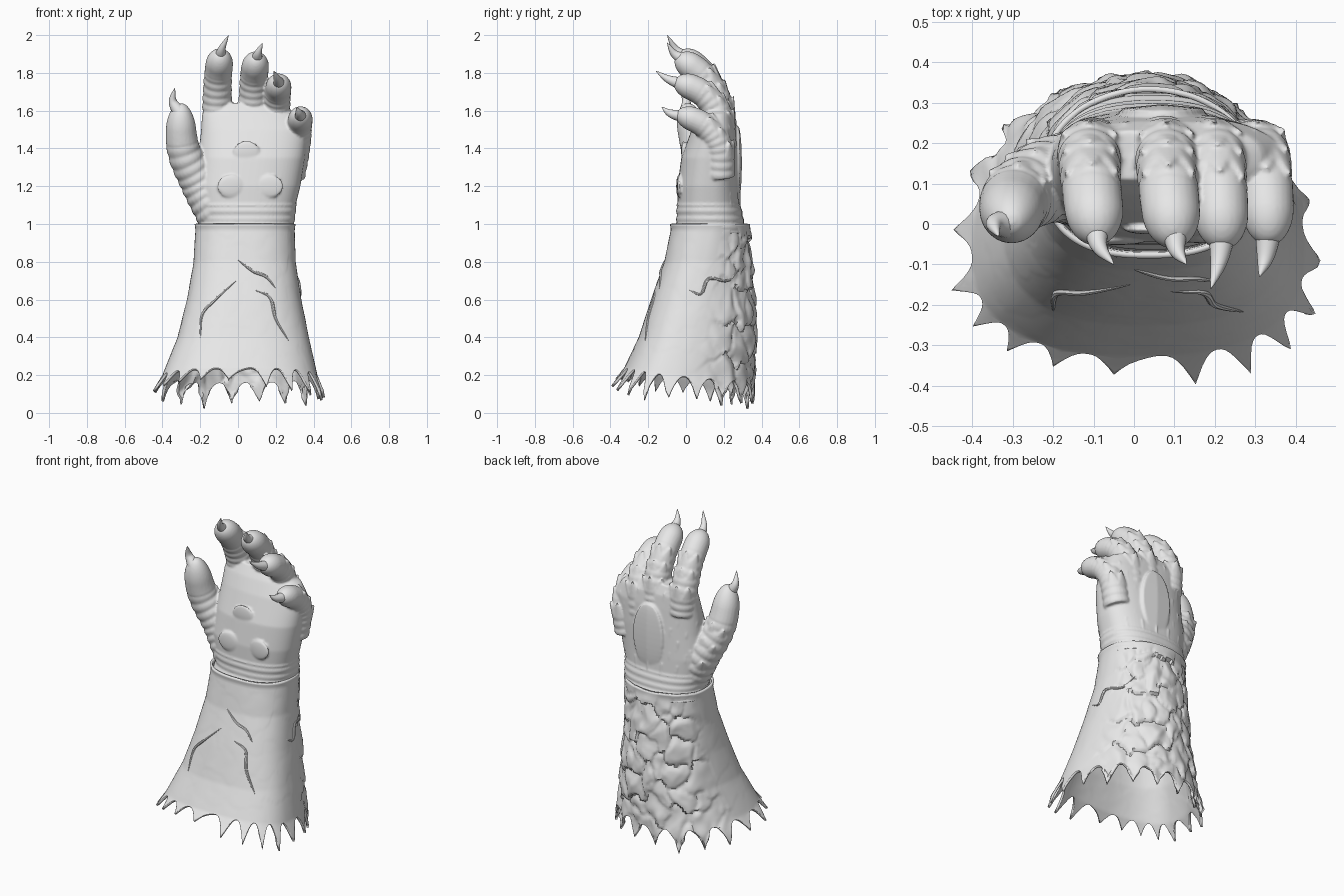
import bpy, bmesh, math, random
from mathutils import Vector, Matrix, noise
from mathutils.bvhtree import BVHTree

random.seed(4)
if "Cube" in bpy.data.objects:
    bpy.data.objects.remove(bpy.data.objects["Cube"])

grey = bpy.data.materials.new("plain_grey")
grey.use_nodes = True
grey.diffuse_color = (0.8, 0.8, 0.8, 1)
grey.node_tree.nodes["Principled BSDF"].inputs["Base Color"].default_value = grey.diffuse_color


def finish(bm, name, angle=40):
    bmesh.ops.recalc_face_normals(bm, faces=bm.faces)
    mesh = bpy.data.meshes.new(name)
    bm.to_mesh(mesh)
    bm.free()
    mesh.materials.append(grey)
    ob = bpy.data.objects.new(name, mesh)
    bpy.context.collection.objects.link(ob)
    bpy.ops.object.select_all(action='DESELECT')
    ob.select_set(True)
    bpy.context.view_layer.objects.active = ob
    bpy.ops.object.shade_smooth_by_angle(angle=math.radians(angle))
    return ob


def skin(bm, rings, caps):
    """Bridge closed rings of points with quads."""
    rows = [[bm.verts.new(p) for p in ring] for ring in rings]
    n = len(rows[0])
    for a, b in zip(rows, rows[1:]):
        for i in range(n):
            j = (i + 1) % n
            bm.faces.new((a[i], a[j], b[j], b[i]))
    if caps:
        bm.faces.new(rows[0][::-1])
        bm.faces.new(rows[-1])


def section(table, z, u, front_power, back_power):
    """Point on a rounded section; rows are z, x min, x max, y min, widest y, y max."""
    k = 0
    while k < len(table) - 2 and z > table[k + 1][0]:
        k += 1
    a, b = table[k], table[k + 1]
    f = min(1, max(0, (z - a[0]) / (b[0] - a[0])))
    x0, x1, y0, mid, y1 = [p + (q - p) * f for p, q in zip(a[1:], b[1:])]
    c, s = math.cos(u), math.sin(u)
    power, depth = (back_power, y1 - mid) if s > 0 else (front_power, mid - y0)
    c, s = [math.copysign(abs(v) ** (2 / power), v) for v in (c, s)]
    return Vector(((x0 + x1) / 2 + c * (x1 - x0) / 2, mid + s * depth, z))


def curve_point(pts, t):
    """Smooth curve through the points; returns position and direction."""
    p = [2 * pts[0] - pts[1]] + pts + [2 * pts[-1] - pts[-2]]
    x = t * (len(pts) - 1)
    i = min(int(x), len(pts) - 2)
    f = x - i
    a, b, c, d = p[i:i + 4]
    k1, k2, k3 = (c - a) / 2, a - 2.5 * b + 2 * c - d / 2, (d - a) / 2 + 1.5 * (b - c)
    return b + f * (k1 + f * (k2 + f * k3)), (k1 + f * (2 * k2 + 3 * f * k3)).normalized()


def frame(tan):
    back = Vector((0, 1, 0.6))
    back = (back - tan * back.dot(tan)).normalized()
    return back, tan.cross(back)


def tube(bm, pts, radius, steps, sides=16):
    rings = []
    for k in range(steps + 1):
        t = k / steps
        p, tan = curve_point(pts, t)
        n, b = frame(tan)
        r = max(0.0008, radius(t))
        angles = [2 * math.pi * i / sides for i in range(sides)]
        rings.append([p + r * (n * math.cos(a) + b * math.sin(a)) for a in angles])
    skin(bm, rings, True)


def scale_plate(bm, pos, direction, normal, width, thick, length):
    """Flattened pointed scale lying along a surface."""
    d = direction.normalized()
    side = normal.cross(d).normalized()
    rot = Matrix((side, d.cross(side), d)).transposed().to_4x4()
    size = Matrix.Diagonal((width, thick, length, 1))
    bmesh.ops.create_cone(bm, cap_ends=True, segments=8, radius1=0.5, radius2=0.04, depth=1,
                          matrix=Matrix.Translation(pos) @ rot @ size)


# Flared cuff with a toothed hem and plated back
CUFF = [(0.0, -0.45, 0.455, -0.41, -0.09, 0.36), (0.12, -0.44, 0.445, -0.39, -0.09, 0.36),
        (0.2, -0.4, 0.42, -0.345, -0.08, 0.36), (0.4, -0.32, 0.375, -0.25, -0.02, 0.365),
        (0.6, -0.27, 0.335, -0.185, 0.04, 0.36), (0.8, -0.235, 0.305, -0.115, 0.09, 0.345),
        (0.97, -0.225, 0.3, -0.08, 0.13, 0.335), (1.0, -0.23, 0.305, -0.085, 0.13, 0.34)]
TEETH, COLS, ROWS, TOOTH_ROWS = 19, 228, 70, 6
tooth_size = [random.uniform(0.65, 1.1) for _ in range(TEETH)]


def cuff_point(row, col):
    u = 2 * math.pi * col / COLS
    front = (1 - math.sin(u)) / 2
    side = max(0, math.cos(u))
    hem = 0.16 + 0.08 * front
    phase = u * TEETH / (2 * math.pi)
    size = tooth_size[int(phase + 0.5) % TEETH]
    tooth = (1 - abs(math.sin(math.pi * phase))) ** 1.2 * size
    drop = tooth * (0.135 - 0.06 * front + 0.05 * side)
    if row < TOOTH_ROWS:
        z = hem - drop * (1 - row / TOOTH_ROWS)
    else:
        z = hem + (1 - hem) * (row - TOOTH_ROWS) / ROWS
    p = section(CUFF, z, u, 2.5, 2.0)
    out = Vector((math.cos(u), math.sin(u), 0))
    if row < TOOTH_ROWS:
        p += out * (0.006 + 0.02 * front) * tooth * (1 - row / TOOTH_ROWS)
    # rough overlapping plates, strongest at the back
    weight = min(1, max(0.05, (math.sin(u) - 0.25) * 2.2)) * min(1, (1 - z) * 12)
    q = Vector((p.x * 8, p.y * 8, p.z * 6.5))
    q += noise.noise_vector(q * 1.3) * 0.45
    dist, cells = noise.voronoi(q)
    plate = min(1, (dist[1] - dist[0]) / 0.5)
    return p + out * weight * (0.012 * plate + 0.016 * (cells[0].z - q.z) + 0.008 * noise.noise(q * 2))


bm = bmesh.new()
skin(bm, [[cuff_point(r, c) for c in range(COLS)] for r in range(TOOTH_ROWS + ROWS + 1)], False)
cuff_tree = BVHTree.FromBMesh(bm)
cuff = finish(bm, "cuff", 50)
wall = cuff.modifiers.new("wall", 'SOLIDIFY')
wall.thickness = 0.014
wall.offset = -1

# Jagged raised ridges on the front and the left side of the cuff
bm = bmesh.new()
front_ridges = [[(0, 0.81), (0.08, 0.75), (0.15, 0.72), (0.2, 0.66)],
                [(-0.2, 0.4), (-0.19, 0.52), (-0.12, 0.6), (-0.01, 0.7)],
                [(0.09, 0.65), (0.17, 0.61), (0.2, 0.5), (0.27, 0.38)]]
side_ridges = [[(0.02, 0.65), (0.08, 0.63), (0.12, 0.71), (0.22, 0.7), (0.28, 0.76)]]


def ridge(points):
    tube(bm, points, lambda t: 0.009 * math.sin(math.pi * t) ** 0.5, 24, 8)


for path in front_ridges:
    ridge([cuff_tree.ray_cast(Vector((x, -2, z)), Vector((0, 1, 0)))[0] for x, z in path])
for path in side_ridges:
    ridge([cuff_tree.ray_cast(Vector((2, y, z)), Vector((-1, 0, 0)))[0] for y, z in path])
finish(bm, "cuff_ridges")

# Palm and wrist, with wrinkle bands where it enters the cuff
PALM = [(0.95, -0.215, 0.29, -0.065, 0.13, 0.32), (1.02, -0.2, 0.295, -0.045, 0.13, 0.3),
        (1.1, -0.215, 0.305, -0.045, 0.12, 0.285), (1.2, -0.23, 0.33, -0.045, 0.12, 0.28),
        (1.35, -0.21, 0.355, -0.025, 0.13, 0.275), (1.5, -0.195, 0.37, 0.03, 0.15, 0.265),
        (1.58, -0.19, 0.32, 0.07, 0.16, 0.255), (1.64, -0.16, 0.2, 0.11, 0.17, 0.23)]
rings = []
for k in range(61):
    z = 0.95 + 0.69 * k / 60
    band = 0.008 * abs(math.sin(z * 75)) if z < 1.1 else 0
    ring = []
    for i in range(64):
        u = 2 * math.pi * i / 64
        ring.append(section(PALM, z, u, 2.4, 2.4) + band * Vector((math.cos(u), math.sin(u), 0)))
    rings.append(ring)
hand = bmesh.new()
skin(hand, rings, True)
palm_tree = BVHTree.FromBMesh(hand)

# Fingers: path, base and tip radius, claw path
FINGERS = {
    "index": ([(-.1, .18, 1.47), (-.11, .17, 1.63), (-.105, .09, 1.79), (-.09, -.04, 1.91)], .084, .068,
              [(-.09, .02, 1.87), (-.088, -.05, 1.92), (-.05, -.1, 2.0)]),
    "middle": ([(.07, .19, 1.47), (.08, .17, 1.63), (.085, .09, 1.78), (.1, -.05, 1.89)], .084, .068,
               [(.1, .01, 1.86), (.105, -.06, 1.9), (.13, -.1, 1.96)]),
    "ring": ([(.18, .19, 1.4), (.2, .175, 1.57), (.21, .09, 1.69), (.22, -.06, 1.76)], .08, .064,
             [(.22, 0, 1.735), (.21, -.09, 1.765), (.19, -.16, 1.81)]),
    "little": ([(.275, .18, 1.25), (.31, .175, 1.41), (.325, .1, 1.52), (.335, -.05, 1.59)], .08, .06,
               [(.335, .01, 1.565), (.325, -.08, 1.585), (.31, -.13, 1.62)]),
    "thumb": ([(-.1, .11, 1.06), (-.2, .11, 1.22), (-.29, .06, 1.4), (-.305, 0, 1.64)], .125, .068,
              [(-.31, 0, 1.59), (-.345, 0, 1.65), (-.335, -.03, 1.72)])}
for name, (path, base, tip, claw) in FINGERS.items():
    path = [Vector(p) for p in path]

    def finger_radius(t):
        wrinkle = 0.07 * abs(math.sin(math.pi * 11 * t)) if t < 0.72 else 0.07
        end = math.sqrt(max(0, 1 - (max(0, t - 0.82) / 0.18) ** 2))
        return (base + (tip - base) * t) * (0.95 + wrinkle) * end

    tube(hand, path, finger_radius, 90, 24)
    # overlapping pointed scales along the back of each finger
    for t in (0.3, 0.46, 0.62):
        p, tan = curve_point(path, t)
        n, b = frame(tan)
        for s in (-0.85, 0, 0.85):
            out = (n * math.cos(s) + b * math.sin(s)).normalized()
            scale_plate(hand, p + out * finger_radius(t) * 0.97, tan + out * 0.3, out,
                        0.085, 0.03, 0.1)
    bm = bmesh.new()
    tube(bm, [Vector(p) for p in claw], lambda t: 0.038 * (1 - t) ** 0.8, 20, 14)
    finish(bm, name + "_claw", 80)

# Scales around the smooth central plate on the back of the hand
for row in range(7):
    z = 1.1 + 0.075 * row
    for col in range(7):
        x = -0.2 + 0.09 * col + 0.045 * (row % 2)
        hit, normal, _, _ = palm_tree.ray_cast(Vector((x, 2, z)), Vector((0, -1, 0)))
        if hit and ((x - 0.07) / 0.12) ** 2 + ((z - 1.32) / 0.19) ** 2 > 1:
            if normal.y < 0:
                normal = -normal
            lean = Vector(((x - 0.07) * 0.9, 0, 1)) + normal * 0.3
            scale_plate(hand, hit, lean, normal, 0.11, 0.04, 0.13)


def pad(x, z, side, width, depth, height, sides=24):
    hit = palm_tree.ray_cast(Vector((x, 2 * side, z)), Vector((0, -side, 0)))[0]
    size = Matrix.Diagonal((width, depth, height, 1))
    bmesh.ops.create_uvsphere(hand, u_segments=sides, v_segments=16, radius=1,
                              matrix=Matrix.Translation(hit) @ size)


pad(0.07, 1.32, 1, 0.12, 0.02, 0.2, 6)
for x, z in ((0.045, 1.38), (-0.04, 1.2), (0.17, 1.2)):
    pad(x, z, -1, 0.07, 0.012, 0.06)

hand_ob = finish(hand, "hand")
fuse = hand_ob.modifiers.new("fuse", 'REMESH')
fuse.mode = 'VOXEL'
fuse.voxel_size = 0.007
fuse.use_smooth_shade = True
relax = hand_ob.modifiers.new("relax", 'SMOOTH')
relax.factor = 0.5
relax.iterations = 2
